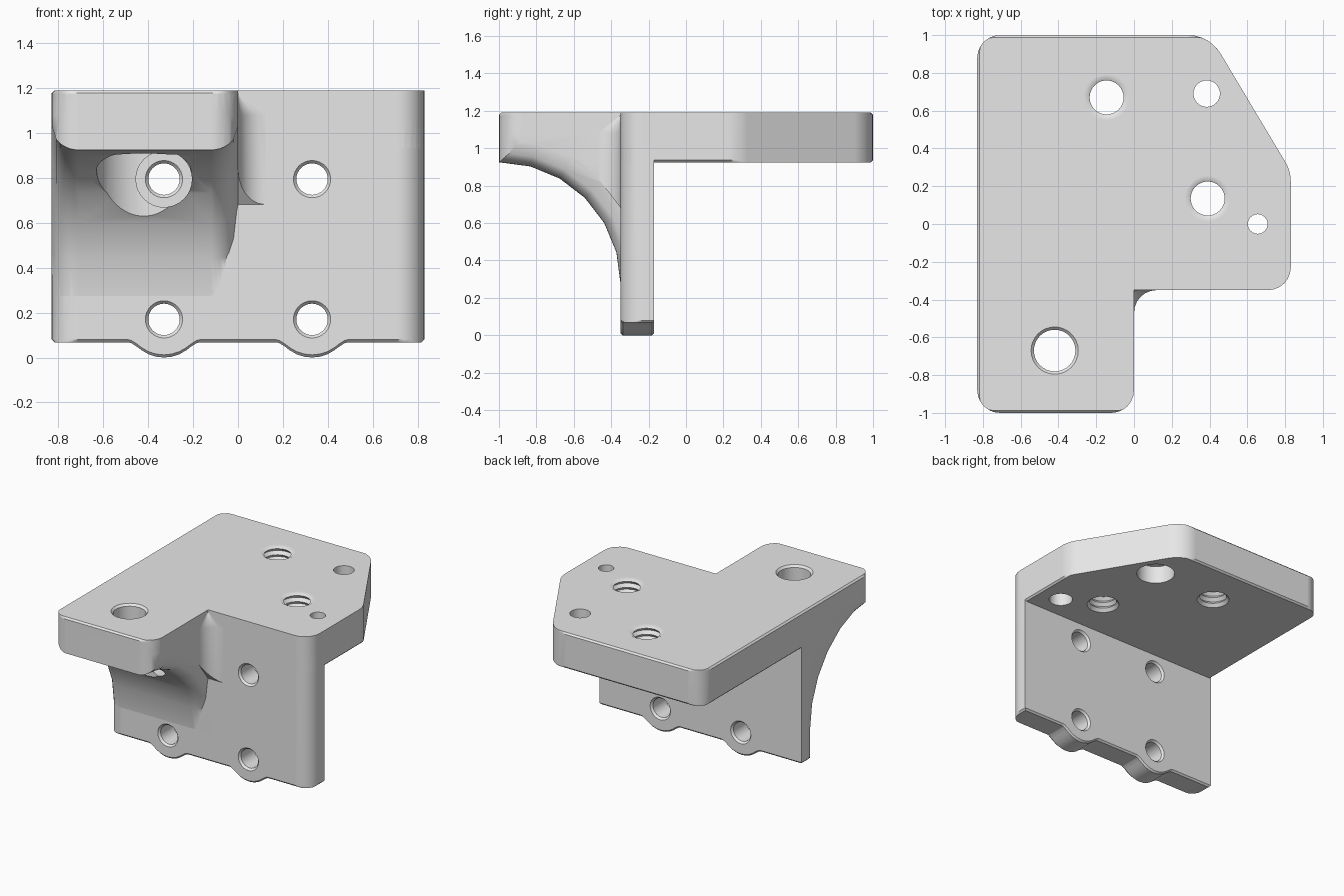
import bpy, bmesh
from math import sin, cos, tan, pi, tau, sqrt
from mathutils import Vector

if "Cube" in bpy.data.objects:
    bpy.data.objects.remove(bpy.data.objects["Cube"], do_unlink=True)

TOP, UNDER = 1.19, 0.925        # top plate heights
FACE, BACK = -0.35, -0.17       # wall front and back
HALF = 0.83                     # half width
R = 0.12                        # common corner radius
C = 0.012                       # small chamfer
SWEEP = 0.65                    # radius of the curved gusset
SWEEP_Z = UNDER - SWEEP


def loft(name, rings):
    """Closed solid through rings with equal point counts."""
    bm = bmesh.new()
    loops = [[bm.verts.new(p) for p in ring] for ring in rings]
    n = len(loops[0])
    for a, b in zip(loops, loops[1:]):
        for i in range(n):
            j = (i + 1) % n
            bm.faces.new((a[i], a[j], b[j], b[i]))
    bm.faces.new(loops[0][::-1])
    bm.faces.new(loops[-1])
    bmesh.ops.recalc_face_normals(bm, faces=bm.faces)
    mesh = bpy.data.meshes.new(name)
    bm.to_mesh(mesh)
    bm.free()
    obj = bpy.data.objects.new(name, mesh)
    bpy.context.collection.objects.link(obj)
    return obj


def rounded(corners, steps=6):
    """Outline with an arc at each (x, y, radius) corner."""
    pts = []
    for i, (x, y, r) in enumerate(corners):
        p = Vector((x, y))
        if r == 0:
            pts.append(p)
            continue
        d1 = (Vector(corners[i - 1][:2]) - p).normalized()
        d2 = (Vector(corners[(i + 1) % len(corners)][:2]) - p).normalized()
        ang = d1.angle(d2)
        c = p + (d1 + d2).normalized() * r / sin(ang / 2)
        v0 = p + d1 * r / tan(ang / 2) - c
        v1 = p + d2 * r / tan(ang / 2) - c
        t = pi - ang
        for k in range(steps + 1):
            f = k / steps
            pts.append(c + (v0 * sin((1 - f) * t) + v1 * sin(f * t)) / sin(t))
    return pts


def level(pts, z, x0=-9, x1=9, y0=-9, y1=9):
    """Outline at height z, held inside limits to make chamfers."""
    return [(min(max(p.x, x0), x1), min(max(p.y, y0), y1), z) for p in pts]


def lathe(name, profile, axis, at=(0, 0, 0), segs=32):
    """Solid of revolution from (radius, distance along axis)."""
    place = {"X": lambda c, s, h: (h, s, c),
             "Y": lambda c, s, h: (c, h, s),
             "Z": lambda c, s, h: (c, s, h)}[axis]
    rings = []
    for r, h in profile:
        ring = [place(r * cos(tau * k / segs), r * sin(tau * k / segs), h)
                for k in range(segs)]
        rings.append([Vector(p) + Vector(at) for p in ring])
    return loft(name, rings)


def combine(body, tool, operation):
    tool.hide_render = True
    mod = body.modifiers.new("combine", "BOOLEAN")
    mod.operation, mod.object, mod.solver = operation, tool, "EXACT"
    bpy.context.view_layer.objects.active = body
    bpy.ops.object.modifier_apply(modifier=mod.name)
    bpy.data.objects.remove(tool, do_unlink=True)


# Top plate
plan = rounded([(-HALF, -1, R), (0, -1, R), (0, FACE, 0), (HALF, FACE, R),
                (HALF, 0.28, 0.2), (0.4, 1, 0.2), (-HALF, 1, R)])
edge = dict(x0=C - HALF, y0=C - 1, y1=1 - C)
body = loft("mounting_bracket", [
    level(plan, UNDER, x1=HALF - C, **edge), level(plan, UNDER + C),
    level(plan, TOP - C), level(plan, TOP, **edge)])


# Gusset under the front arm, its inner fillet running out at the top
def gusset_plan(r):
    return rounded([(-HALF, -1, R), (0, -1, R), (0, FACE, r),
                    (R + 0.005, FACE, 0), (R + 0.005, BACK - 0.02, 0),
                    (-HALF, BACK - 0.02, 0)])


combine(body, loft("gusset", [level(gusset_plan(R), SWEEP_Z),
                              level(gusset_plan(R), 1.08),
                              level(gusset_plan(0.002), TOP - 0.015)]), "UNION")

# Concave sweep with rounded side edges
flare = [(R - sqrt(max(0, R * R - (R * k / 6) ** 2)), R * k / 6)
         for k in range(7)]
profile = [(SWEEP + R, -1)]
profile += [(SWEEP + g, R - HALF - t) for g, t in reversed(flare)]
profile += [(SWEEP + g, t - R) for g, t in flare]
profile += [(SWEEP + R, 0.3)]
combine(body, lathe("sweep_cutter", profile, "X", (0, -1, SWEEP_Z), 24),
        "DIFFERENCE")

# Upright wall
wall = rounded([(-HALF, FACE, R), (HALF, FACE, R),
                (HALF, BACK, 0), (-HALF, BACK, 0)])
combine(body, loft("wall", [
    level(wall, 0.068, C - HALF, HALF - C, FACE + C, BACK - C),
    level(wall, 0.068 + C), level(wall, 1.1)]), "UNION")

# Rounded tabs below the lower wall holes
half_tab = [(0.17, 0.07), (0.145, 0.064), (0.12, 0.048)]
tab = [(-x, z) for x, z in half_tab]
tab += [(0.17 * sin(a * pi / 30), 0.17 - 0.17 * cos(a * pi / 30))
        for a in range(-6, 7, 2)]
tab += half_tab[::-1] + [(0.17, 0.15), (-0.17, 0.15)]
for x in (-0.33, 0.33):
    rings = [[(x + u, y, z + lift) for u, z in tab]
             for y, lift in ((FACE, C), (FACE + C, 0), (BACK - C, 0), (BACK, C))]
    combine(body, loft("tab", rings), "UNION")

# Clearance below the front arm hole and for the upper wall screw
cutters = [
    lathe("spotface", [(0.21, 0.4), (0.21, 0.918)], "Z", (-0.42, -0.67, 0), 48),
    lathe("counterbore", [(0.125, -0.85), (0.125, FACE)], "Y", (-0.33, 0, 0.795)),
    lathe("arm_hole", [(0.11, 0.5), (0.11, TOP - 0.015), (0.125, TOP),
                       (0.125, TOP + 0.1)], "Z", (-0.42, -0.67, 0)),
]

# Wall holes, chamfered at both ends
for x in (-0.33, 0.33):
    for z in (0.17, 0.795):
        cutters.append(lathe("wall_hole", [
            (0.083, FACE - 0.02), (0.083, FACE), (0.07, FACE + 0.015),
            (0.07, BACK - 0.015), (0.083, BACK), (0.083, BACK + 0.02)],
            "Y", (x, 0, z)))

# Threaded plate holes
thread = [(0.1, UNDER - 0.03)]
thread += [(0.09 if k % 2 else 0.11, UNDER + 0.0225 * k) for k in range(12)]
thread += [(0.122, TOP), (0.122, TOP + 0.05)]
for x, y in ((-0.145, 0.67), (0.39, 0.135)):
    cutters.append(lathe("threaded_hole", thread, "Z", (x, y, 0)))

# Plain plate holes, wider from below
for x, y, r, wide in ((0.385, 0.69, 0.07, 0.13), (0.655, 0, 0.052, 0.08)):
    cutters.append(lathe("stepped_hole", [
        (wide, UNDER - 0.05), (wide, UNDER + 0.13), (r, UNDER + 0.13),
        (r, TOP + 0.05)], "Z", (x, y, 0)))

for cutter in cutters:
    combine(body, cutter, "DIFFERENCE")

# Single grey finish
grey = bpy.data.materials.new("plain_grey")
grey.use_nodes = True
colour = (0.8, 0.8, 0.8, 1)
grey.diffuse_color = colour
grey.node_tree.nodes["Principled BSDF"].inputs["Base Color"].default_value = colour
body.data.materials.clear()
body.data.materials.append(grey)
for face in body.data.polygons:
    face.material_index = 0

# Smooth curves with crisp edges
bpy.ops.object.select_all(action="DESELECT")
body.select_set(True)
bpy.context.view_layer.objects.active = body
bpy.ops.object.shade_smooth_by_angle(angle=pi / 6)
normals = body.modifiers.new("even_shading", "WEIGHTED_NORMAL")
normals.keep_sharp = True
